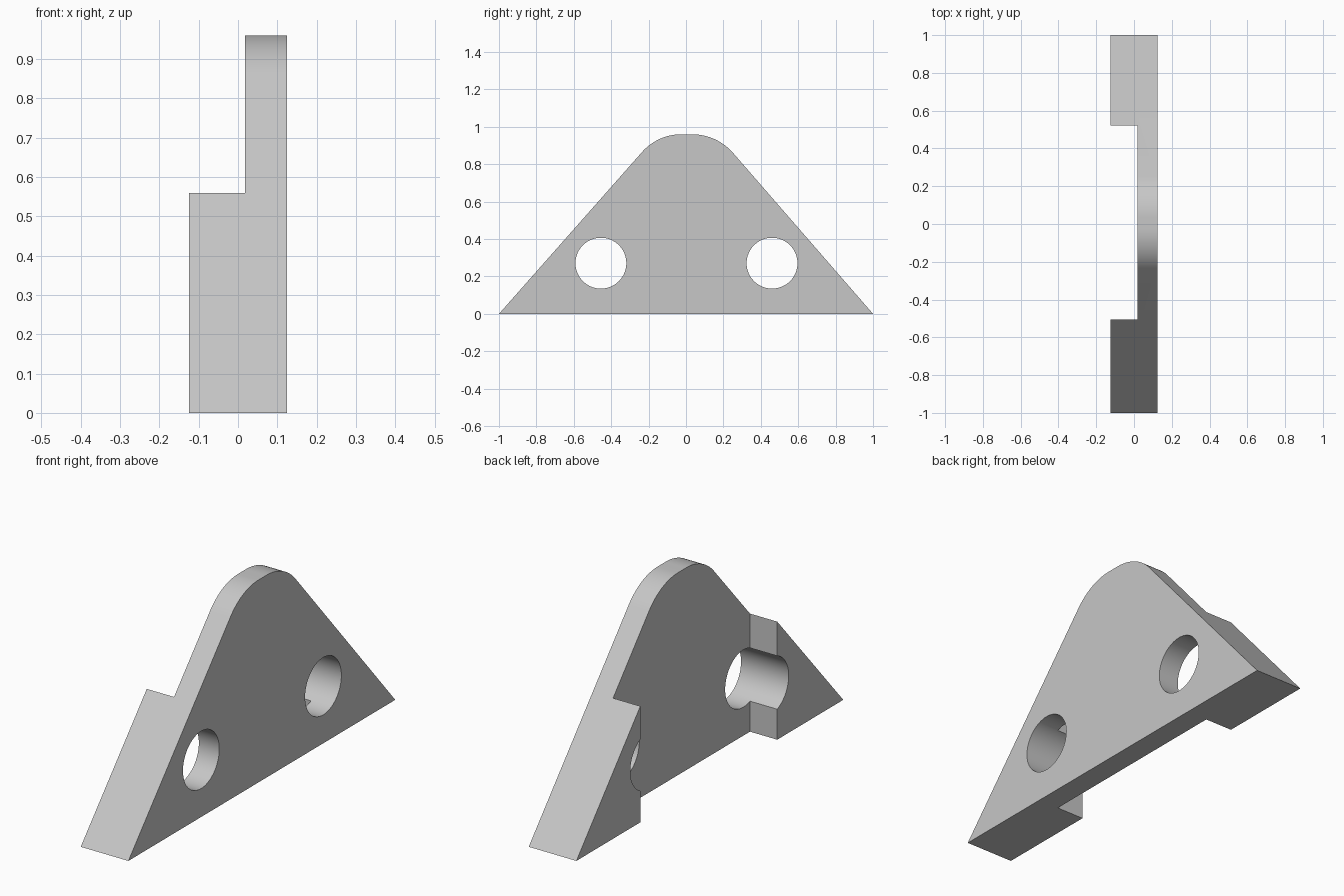
import bpy, bmesh, math
from mathutils import Matrix

cube = bpy.data.objects.get("Cube")
if cube:
    bpy.data.objects.remove(cube, do_unlink=True)

# Single plain grey material
grey = bpy.data.materials.new("light grey")
grey.use_nodes = True
colour = (0.57, 0.57, 0.57, 1)
grey.diffuse_color = colour
grey.node_tree.nodes["Principled BSDF"].inputs["Base Color"].default_value = colour

HALF = 0.125     # half of the full thickness
WEB = 0.018      # inner face of the thin middle section
TOP = 0.96


def finish(bm, name):
    bmesh.ops.recalc_face_normals(bm, faces=bm.faces)
    mesh = bpy.data.meshes.new(name)
    bm.to_mesh(mesh)
    bm.free()
    obj = bpy.data.objects.new(name, mesh)
    bpy.context.collection.objects.link(obj)
    return obj


def shoulder(flat_y, radius, angle, side, steps=24):
    """Rounded corner from the flat top down to the sloping edge."""
    return [(side * (flat_y + radius * math.sin(angle * i / steps)),
             TOP - radius * (1 - math.cos(angle * i / steps)))
            for i in range(steps + 1)]


# Rounded triangular body, extruded across x
right_arc = shoulder(0.033, 0.29, math.radians(49), 1)
left_arc = shoulder(0.025, 0.28, math.radians(48.5), -1)
outline = [(-1, 0), (1, 0)] + right_arc[::-1] + left_arc
bm = bmesh.new()
face = bm.faces.new([bm.verts.new((-HALF, y, z)) for y, z in outline])
side = bmesh.ops.extrude_face_region(bm, geom=[face])["geom"]
bmesh.ops.translate(bm, vec=(2 * HALF, 0, 0),
                    verts=[v for v in side if isinstance(v, bmesh.types.BMVert)])
body = finish(bm, "bracket_body")
body.data.materials.append(grey)

# Cutter for the recess between the two thick ends
bm = bmesh.new()
bmesh.ops.create_cube(bm, size=1, matrix=Matrix.Translation((WEB - 0.5, 0.008, 0.5))
                      @ Matrix.Diagonal((1, 1.026, 2, 1)))
cutters = [finish(bm, "recess_cutter")]

# Cutters for the two through holes
for y in (-0.455, 0.46):
    bm = bmesh.new()
    bmesh.ops.create_cone(bm, cap_ends=True, segments=64, radius1=0.136, radius2=0.136,
                          depth=1, matrix=Matrix.Translation((0, y, 0.271))
                          @ Matrix.Rotation(math.pi / 2, 4, "Y"))
    cutters.append(finish(bm, "hole_cutter"))

# Cut the body, then discard the cutters
bpy.context.view_layer.objects.active = body
for cutter in cutters:
    cutter.hide_render = True
    cut = body.modifiers.new("cut", "BOOLEAN")
    cut.operation = "DIFFERENCE"
    cut.solver = "EXACT"
    cut.object = cutter
    bpy.ops.object.modifier_apply(modifier=cut.name)
    bpy.data.objects.remove(cutter, do_unlink=True)

# Smooth curved walls with sharp edges kept
for obj in bpy.context.selected_objects:
    obj.select_set(False)
body.select_set(True)
bpy.ops.object.shade_smooth_by_angle(angle=math.radians(30))
